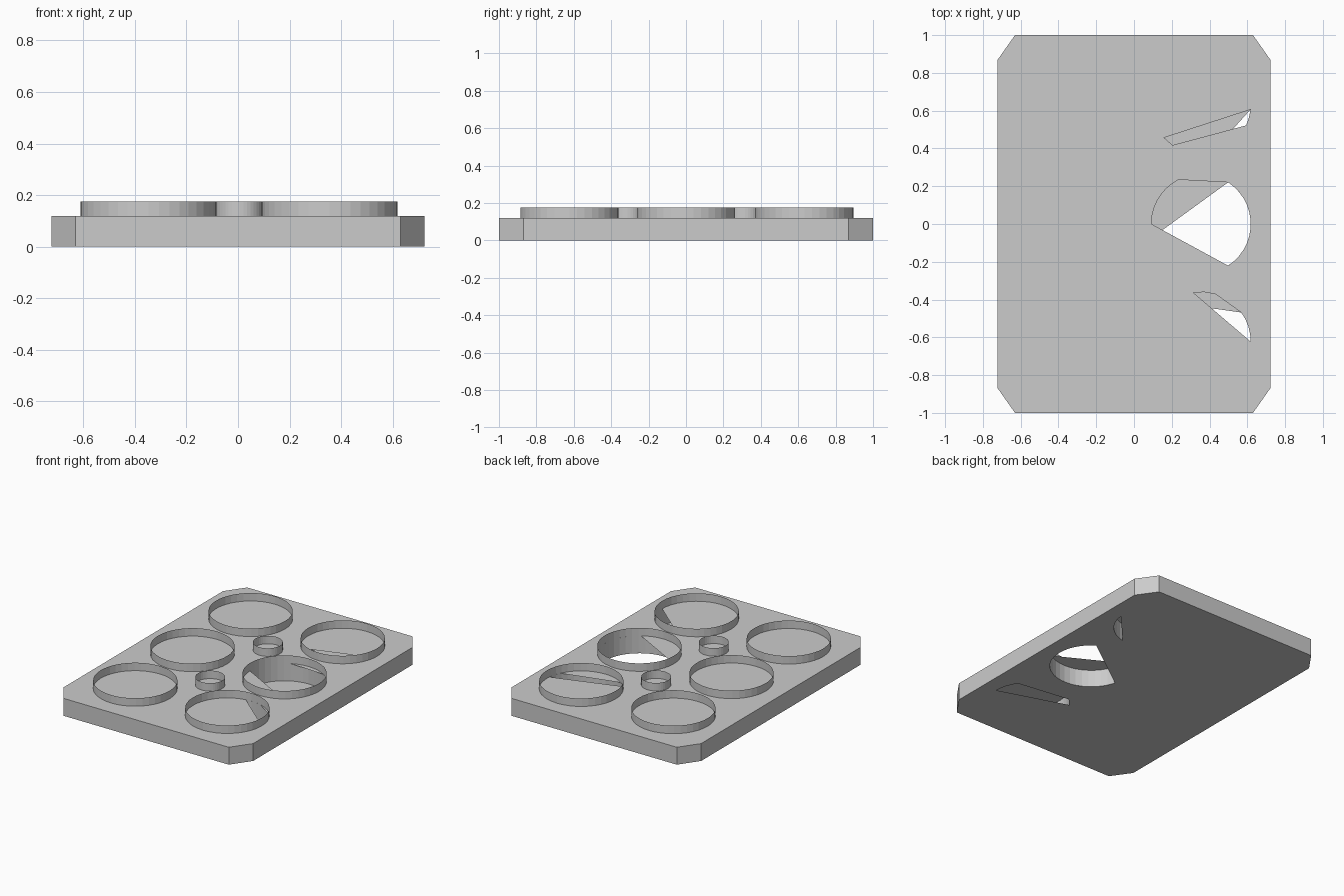
import bpy, bmesh
from math import sin, cos, radians

if "Cube" in bpy.data.objects:
    bpy.data.objects.remove(bpy.data.objects["Cube"])

W, L, CX, CY = 0.723, 1.0, 0.63, 0.868   # plate half sizes and chamfer starts
PLATE_H, RING_H = 0.12, 0.175
R, R_SMALL, SIDES = 0.263, 0.093, 40
COLS, ROWS = (-0.347, 0.355), (-0.623, 0.0, 0.633)


def finish(name, bm):
    mesh = bpy.data.meshes.new(name)
    bm.to_mesh(mesh)
    bm.free()
    obj = bpy.data.objects.new(name, mesh)
    bpy.context.collection.objects.link(obj)
    return obj


def arc(a, b):
    """Angles from a to b in even steps of about nine degrees."""
    n = max(1, round(abs(b - a) / 9))
    return [a + (b - a) * i / n for i in range(n + 1)]


def opening(row, angles):
    """Opening whose corners lie on the right-hand ring of a row."""
    return [(COLS[1] + R * cos(radians(a)), ROWS[row] + R * sin(radians(a)))
            for a in angles]


def add_loop(bm, pts, z):
    vs = [bm.verts.new((x, y, z)) for x, y in pts]
    es = [bm.edges.new((vs[i], vs[(i + 1) % len(vs)])) for i in range(len(vs))]
    return vs, es


# plate: chamfered outline, with part openings in its top and bottom faces
outline = [(CX, -L), (W, -CY), (W, CY), (CX, L),
           (-CX, L), (-W, CY), (-W, -CY), (-CX, -L)]
top_holes = [
    opening(0, [99, 86, 73] + arc(36, 0)),
    opening(1, arc(180, 117) + arc(57, -57)),
    opening(2, [222, 235] + arc(335, 354)),
]
bottom_holes = [
    opening(0, arc(0, 36) + [128, 144]),
    opening(1, arc(195, 417)),
    opening(2, arc(282, 354)),
]
bm = bmesh.new()
rims = []
for z, holes, nz in ((0, bottom_holes, -1), (PLATE_H, top_holes, 1)):
    rim, edges = add_loop(bm, outline, z)
    for h in holes:
        edges += add_loop(bm, h, z)[1]
    fill = bmesh.ops.triangle_fill(bm, edges=edges, use_beauty=True,
                                   use_dissolve=False, normal=(0, 0, nz))
    for f in fill["geom"]:
        if isinstance(f, bmesh.types.BMFace):
            f.normal_update()
            if f.normal.z * nz < 0:
                f.normal_flip()
    rims.append(rim)
low, high = rims
for i in range(len(low)):
    j = (i + 1) % len(low)
    bm.faces.new((low[i], low[j], high[j], high[i]))
finish("plate", bm)


# thin open sleeves running through the plate
def sleeve(name, x, y, r):
    bm = bmesh.new()
    pts = [(x + r * cos(radians(a)), y + r * sin(radians(a)))
           for a in (360 * i / SIDES for i in range(SIDES))]
    low, high = add_loop(bm, pts, 0)[0], add_loop(bm, pts, RING_H)[0]
    for i in range(SIDES):
        j = (i + 1) % SIDES
        bm.faces.new((low[i], low[j], high[j], high[i]))
    finish(name, bm)


for c, x in enumerate(COLS):
    for r, y in enumerate(ROWS):
        sleeve(f"large_ring_{c}_{r}", x, y, R)
for i in range(2):
    sleeve(f"small_ring_{i}", 0.006, (ROWS[i] + ROWS[i + 1]) / 2, R_SMALL)
